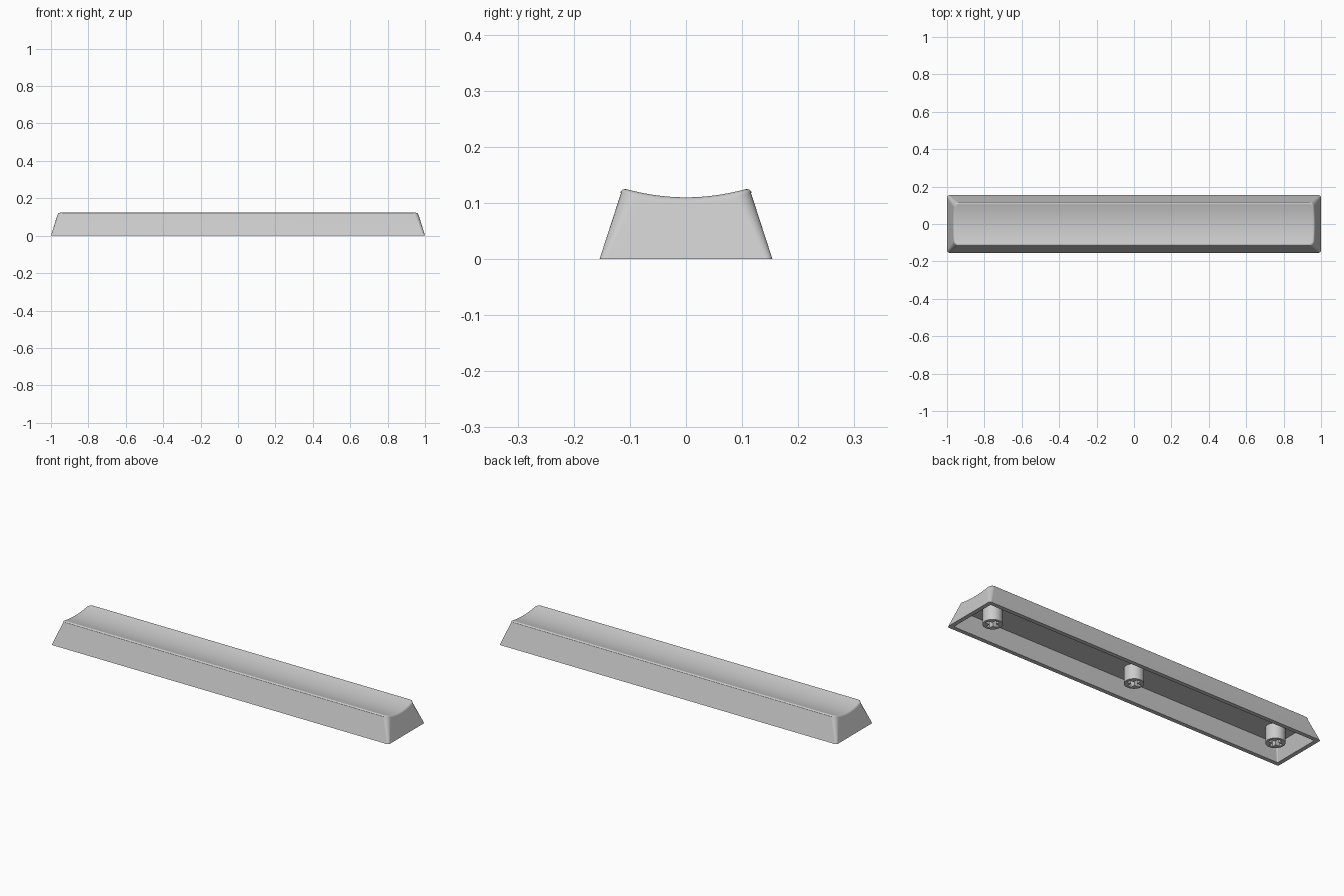
import bpy, bmesh, math

if "Cube" in bpy.data.objects:
    bpy.data.objects.remove(bpy.data.objects["Cube"])

HX, HY = 1.0, 0.154        # half footprint
DRAFT = 0.31               # inward lean of the walls per unit height
FILLET = 0.011             # rounding of the top rim
WALL, CEILING = 0.022, 0.08

grey = bpy.data.materials.new("light grey plastic")
grey.diffuse_color = (0.6, 0.6, 0.6, 1)
grey.use_nodes = True
grey.node_tree.nodes["Principled BSDF"].inputs["Base Color"].default_value = grey.diffuse_color


def dish(y):
    """Height of the scooped top."""
    return 0.11 + 1.3 * y * y


def half_outline(inset, r, arc=6, div=14):
    """Right half of a rounded rectangle, from front to back."""
    hx, hy = HX - inset, HY - inset
    a = [(hx - r + r * math.sin(t), -hy + r - r * math.cos(t))
         for t in (math.pi / 2 * i / arc for i in range(arc + 1))]
    y0 = hy - r
    mid = [(hx, -y0 + 2 * y0 * i / div) for i in range(1, div)]
    return a + mid + [(x, -y) for x, y in reversed(a)]


def ring(bm, half, height):
    """Closed loop of vertices: right half, then its mirror."""
    pts = half + [(-x, y) for x, y in reversed(half)]
    return [bm.verts.new((x, y, height(y))) for x, y in pts]


def cap(bm, loop):
    """Fill a loop with strips running from end to end."""
    n = len(loop)
    for k in range(n // 2 - 1):
        bm.faces.new((loop[k], loop[k + 1], loop[n - 2 - k], loop[n - 1 - k]))


# Hollow key shell: ceiling, inner wall, rim, outer wall, rounded edge, dish
bm = bmesh.new()
loops = [
    ring(bm, half_outline(WALL + DRAFT * CEILING, 0.008), lambda y: CEILING),
    ring(bm, half_outline(WALL, 0.006), lambda y: 0.0),
    ring(bm, half_outline(0, 0.012), lambda y: 0.0),
]
STEPS = 6
for j in range(STEPS + 1):
    t = j / STEPS
    drop, shift = FILLET * (1 - t) ** 2, FILLET * t * t
    half = []
    for x, y in half_outline(0.037 + shift, 0.024 - 0.8 * shift):
        # walls lean in by their own height, so the ends follow the dish
        lean = DRAFT * (dish(y) - drop) - 0.037
        half.append((x - lean, y - math.copysign(lean, y) * min(1, abs(y) / 0.1)))
    loops.append(ring(bm, half, lambda y: dish(y) - drop))
for a, b in zip(loops, loops[1:]):
    for i in range(len(a)):
        k = (i + 1) % len(a)
        bm.faces.new((a[i], a[k], b[k], b[i]))
cap(bm, loops[0])
cap(bm, loops[-1])
bmesh.ops.recalc_face_normals(bm, faces=bm.faces)
mesh = bpy.data.meshes.new("key_shell")
bm.to_mesh(mesh)
bm.free()
shell = bpy.data.objects.new("key_shell", mesh)
bpy.context.collection.objects.link(shell)
mesh.materials.append(grey)
bpy.context.view_layer.objects.active = shell
shell.select_set(True)
bpy.ops.object.shade_smooth_by_angle(angle=math.radians(35))
weighted = shell.modifiers.new("even_shading", 'WEIGHTED_NORMAL')
weighted.keep_sharp = True


def stem(name, x):
    """Round mounting post with a cross-shaped socket."""
    R, L, W = 0.047, 0.034, 0.0105
    circle = [(R * math.cos(math.tau * i / 40), R * math.sin(math.tau * i / 40))
              for i in range(40)]
    cross = []
    for q in range(4):
        c, s = round(math.cos(q * math.pi / 2)), round(math.sin(q * math.pi / 2))
        for u, v in ((L, -W), (L, W), (W, W)):
            cross.append((u * c - v * s, u * s + v * c))
    curve = bpy.data.curves.new(name, 'CURVE')
    curve.dimensions = '2D'
    curve.fill_mode = 'BOTH'
    curve.extrude = (CEILING + 0.002) / 2
    for outline in (circle, cross):
        spline = curve.splines.new('POLY')
        spline.points.add(len(outline) - 1)
        for p, (px, py) in zip(spline.points, outline):
            p.co = (px, py, 0, 1)
        spline.use_cyclic_u = True
    curve.materials.append(grey)
    obj = bpy.data.objects.new(name, curve)
    obj.location = (x, 0, curve.extrude)
    bpy.context.collection.objects.link(obj)
    bpy.ops.object.select_all(action='DESELECT')
    obj.select_set(True)
    bpy.context.view_layer.objects.active = obj
    bpy.ops.object.convert(target='MESH')
    bpy.ops.object.shade_smooth_by_angle(angle=math.radians(35))


for name, x in (("left_stem", -0.854), ("middle_stem", 0), ("right_stem", 0.854)):
    stem(name, x)
